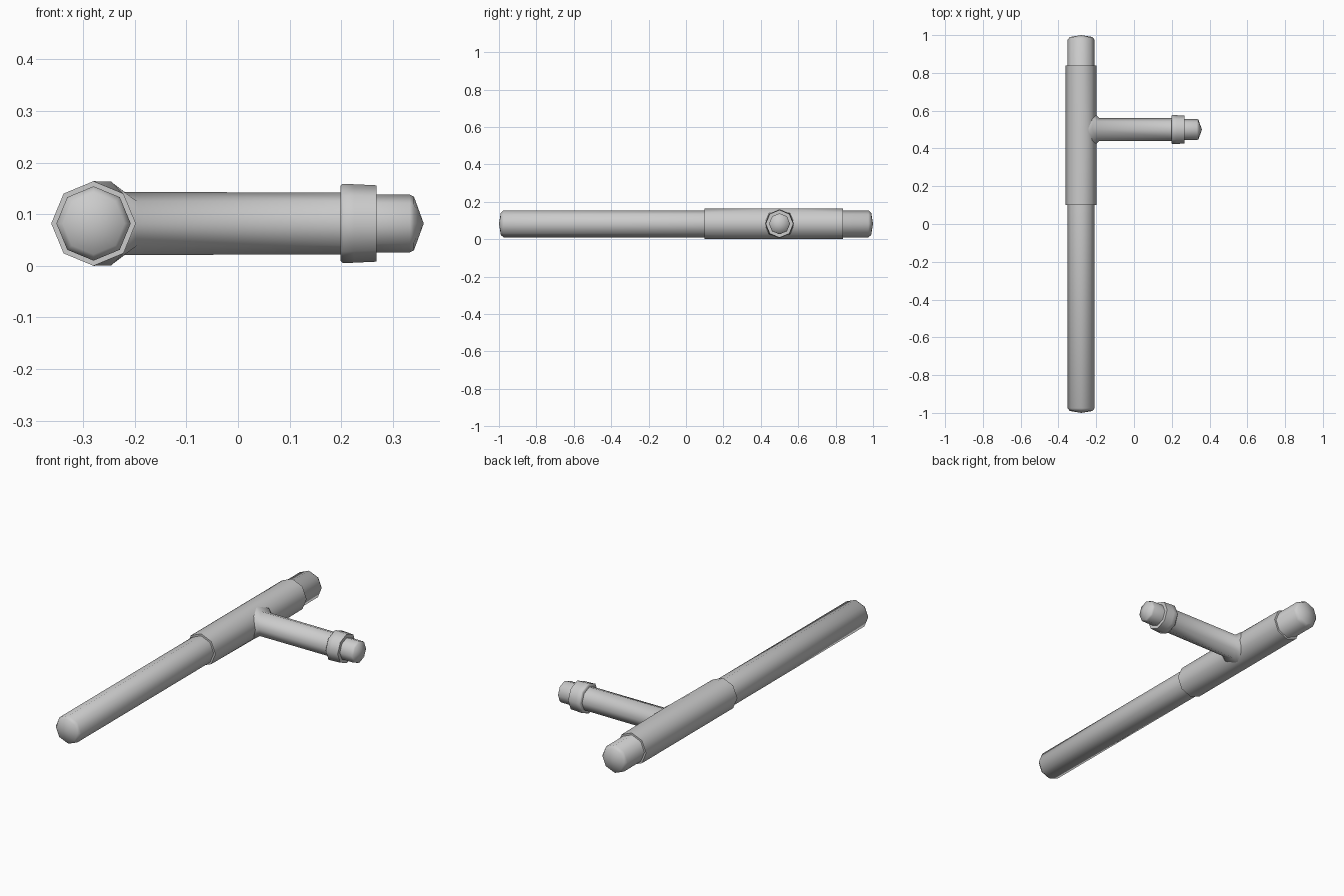
import bpy, bmesh, math

if "Cube" in bpy.data.objects:
    bpy.data.objects.remove(bpy.data.objects["Cube"])

CX, CY, CZ, N = -0.28, 0.5, 0.082, 8


def finish(name, bm):
    bmesh.ops.remove_doubles(bm, verts=bm.verts, dist=1e-5)
    bmesh.ops.recalc_face_normals(bm, faces=bm.faces)
    me = bpy.data.meshes.new(name)
    bm.to_mesh(me)
    bm.free()
    ob = bpy.data.objects.new(name, me)
    bpy.context.collection.objects.link(ob)
    bpy.ops.object.select_all(action='DESELECT')
    ob.select_set(True)
    bpy.context.view_layer.objects.active = ob
    bpy.ops.object.shade_smooth_by_angle(angle=math.radians(60))
    return ob


def lathe(name, profile, axis):
    """Eight-sided turned part; profile rows are (position, radius[, saddle])."""
    bm = bmesh.new()
    rings = []
    for row in profile:
        t, r = row[0], row[1]
        saddle = row[2] if len(row) > 2 else 0
        ring = []
        for i in range(N):
            a = 2 * math.pi * i / N
            u, w = r * math.cos(a), r * math.sin(a)
            if axis == 'Y':
                co = (CX + u, t, CZ + w)
            else:
                co = (t + saddle * abs(math.cos(a)), CY + u, CZ + w)
            ring.append(bm.verts.new(co))
        rings.append(ring)
    for a, b in zip(rings, rings[1:]):
        for i in range(N):
            j = (i + 1) % N
            bm.faces.new((a[i], a[j], b[j], b[i]))
    for ring, row in ((rings[0], profile[0]), (rings[-1], profile[-1])):
        if row[1] > 1e-4:
            bm.faces.new(ring)
    return finish(name, bm)


# Long rod with domed ends
lathe("main_rod", [(-1, 0), (-0.99, 0.06), (-0.975, 0.072),
                   (0.975, 0.072), (0.99, 0.06), (1, 0)], 'Y')

# Sleeve around the rod, swelling slightly toward the handle joint
bm = bmesh.new()
for y in (0.10, 0.84):
    for i in range(N):
        a = 2 * math.pi * i / N
        bm.verts.new((CX + 0.082 * math.cos(a), y, CZ + 0.082 * math.sin(a)))
for s in (-1, 1):
    bm.verts.new((-0.245, CY, CZ + s * 0.081))
bmesh.ops.convex_hull(bm, input=bm.verts)
finish("sleeve", bm)

# Side handle with a saddle-shaped flare where it meets the sleeve
lathe("side_handle", [(-0.275, 0.078), (-0.245, 0.080, 0.043),
                      (-0.222, 0.061, 0.037), (0.21, 0.060)], 'X')

# Collar and pointed end knob
lathe("collar", [(0.198, 0.05), (0.199, 0.073), (0.203, 0.077),
                 (0.225, 0.076), (0.268, 0.074), (0.268, 0.05)], 'X')
lathe("handle_knob", [(0.25, 0.056), (0.333, 0.056),
                      (0.341, 0.052), (0.36, 0)], 'X')
